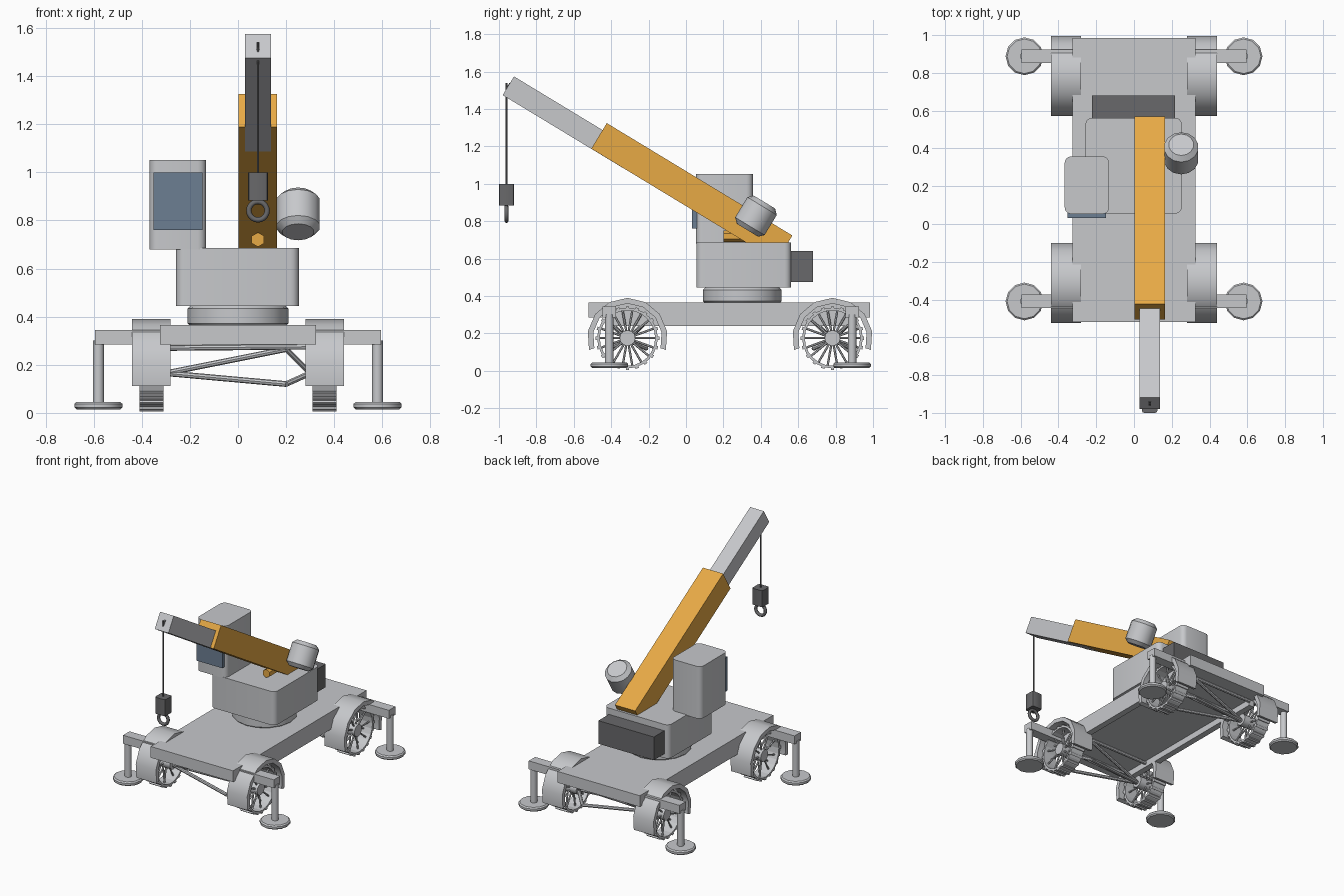
import bpy, bmesh, math
from mathutils import Vector, Matrix

cube = bpy.data.objects.get("Cube")
if cube:
    bpy.data.objects.remove(cube, do_unlink=True)


def material(name, rgb):
    m = bpy.data.materials.new(name)
    m.use_nodes = True
    m.diffuse_color = (*rgb, 1)
    m.node_tree.nodes["Principled BSDF"].inputs["Base Color"].default_value = (*rgb, 1)
    return m


GREY = material("light_grey", (0.57, 0.58, 0.60))
YELLOW = material("crane_yellow", (0.80, 0.40, 0.06))
DARK = material("dark_grey", (0.14, 0.14, 0.145))
GLASS = material("blue_glass", (0.15, 0.21, 0.29))


def finish(name, bm, mat, smooth=False):
    bmesh.ops.recalc_face_normals(bm, faces=bm.faces)
    me = bpy.data.meshes.new(name)
    bm.to_mesh(me)
    bm.free()
    me.materials.append(mat)
    ob = bpy.data.objects.new(name, me)
    bpy.context.collection.objects.link(ob)
    if smooth:
        bpy.ops.object.select_all(action='DESELECT')
        ob.select_set(True)
        bpy.context.view_layer.objects.active = ob
        bpy.ops.object.shade_smooth_by_angle(angle=math.radians(40))
    return ob


def add_box(bm, lo, hi):
    lo, hi = Vector(lo), Vector(hi)
    mat = Matrix.Translation((lo + hi) / 2) @ Matrix.Diagonal((*(hi - lo), 1))
    return bmesh.ops.create_cube(bm, size=1, matrix=mat)["verts"]


def box(name, lo, hi, mat, corner=0, segments=4):
    """Box, optionally with rounded upright edges."""
    bm = bmesh.new()
    add_box(bm, lo, hi)
    if corner:
        upright = [e for e in bm.edges
                   if abs((e.verts[0].co - e.verts[1].co).normalized().z) > 0.9]
        bmesh.ops.bevel(bm, geom=upright, offset=corner, segments=segments,
                        profile=0.5, affect='EDGES')
    return finish(name, bm, mat, corner > 0)


def add_rod(bm, a, b, radius, sides=8):
    a, b = Vector(a), Vector(b)
    d = b - a
    mat = Matrix.Translation((a + b) / 2) @ d.to_track_quat('Z', 'Y').to_matrix().to_4x4()
    bmesh.ops.create_cone(bm, cap_ends=True, segments=sides, radius1=radius,
                          radius2=radius, depth=d.length, matrix=mat)


def rod(name, a, b, radius, mat, sides=8, bevel=0):
    bm = bmesh.new()
    add_rod(bm, a, b, radius, sides)
    if bevel:
        rims = {e for f in bm.faces if len(f.verts) > 4 for e in f.edges}
        bmesh.ops.bevel(bm, geom=list(rims), offset=bevel, segments=1, affect='EDGES')
    return finish(name, bm, mat, True)


def add_arc_band(bm, centre, x0, x1, r_in, r_out, start, end, steps):
    """Band of rectangular section swept about the x axis."""
    closed = end - start > 359
    rings = []
    for i in range(steps if closed else steps + 1):
        a = math.radians(start + (end - start) * i / steps)
        rings.append([bm.verts.new((x, centre[0] + r * math.cos(a), centre[1] + r * math.sin(a)))
                      for x, r in ((x0, r_in), (x1, r_in), (x1, r_out), (x0, r_out))])
    pairs = list(zip(rings, rings[1:])) + ([(rings[-1], rings[0])] if closed else [])
    for p, q in pairs:
        for k in range(4):
            j = (k + 1) % 4
            bm.faces.new((p[k], p[j], q[j], q[k]))
    if not closed:
        bm.faces.new(rings[0])
        bm.faces.new(rings[-1])


# Chassis: deck plate and two hanging side rails
box("chassis_deck", (-0.325, -0.52, 0.285), (0.325, 0.985, 0.365), GREY)
for side, s in (("left", 1), ("right", -1)):
    box(side + "_chassis_rail", (min(s * 0.28, s * 0.325), -0.42, 0.24),
        (max(s * 0.28, s * 0.325), 0.88, 0.286), GREY)

# Running gear
AXLE_Z = 0.175
for end, wy, oy in (("front", -0.313, -0.41), ("rear", 0.783, 0.888)):
    for side, s in (("left", 1), ("right", -1)):
        label = end + "_" + side

        # Mudguard
        bm = bmesh.new()
        add_arc_band(bm, (wy, AXLE_Z), s * 0.28, s * 0.44, 0.185, 0.215, -17, 197, 8)
        finish(label + "_mudguard", bm, GREY, True)

        # Wheel rim with tread bars
        bm = bmesh.new()
        add_arc_band(bm, (wy, AXLE_Z), s * 0.31, s * 0.41, 0.148, 0.162, 0, 360, 24)
        for i in range(20):
            bar = add_box(bm, (s * 0.36 - 0.05, -0.009, 0.155), (s * 0.36 + 0.05, 0.009, 0.17))
            bmesh.ops.transform(bm, verts=bar, matrix=Matrix.Translation((0, wy, AXLE_Z))
                                @ Matrix.Rotation(math.tau * i / 20, 4, 'X'))
        finish(label + "_rim", bm, GREY)

        # Spokes alternate between the two ends of the hub
        bm = bmesh.new()
        for i in range(18):
            a = math.tau * i / 18
            d = Vector((0, math.cos(a), math.sin(a)))
            c = Vector((s * (0.345 if i % 2 else 0.38), wy, AXLE_Z))
            add_rod(bm, c + d * 0.03, c + d * 0.152, 0.006, 6)
        finish(label + "_spokes", bm, GREY)
        rod(label + "_hub", (s * 0.29, wy, AXLE_Z), (s * 0.40, wy, AXLE_Z), 0.042, GREY, 12)

        # Outrigger beam, leg and foot
        box(label + "_outrigger_beam", (min(s * 0.3, s * 0.595), oy - 0.036, 0.285),
            (max(s * 0.3, s * 0.595), oy + 0.036, 0.345), GREY)
        rod(label + "_outrigger_leg", (s * 0.58, oy, 0.03), (s * 0.58, oy, 0.3), 0.023, GREY, 12)
        rod(label + "_outrigger_foot", (s * 0.58, oy, 0.015), (s * 0.58, oy, 0.045),
            0.1, GREY, 12, 0.008)

    # Suspension links, meeting off centre on the left
    bm = bmesh.new()
    for dy in (-0.1, 0.1):
        for z in (0.12, 0.265):
            inner = (0.2, wy + dy, z)
            for s in (-1, 1):
                add_rod(bm, (s * 0.3, wy, 0.165), inner, 0.012)
        add_rod(bm, (-0.28, wy + dy, 0.27), (0.28, wy + dy, 0.275), 0.012)
    finish(end + "_suspension_links", bm, GREY, True)

# Slewing superstructure
rod("turntable", (0, 0.3, 0.36), (0, 0.3, 0.445), 0.21, GREY, 16, 0.012)
box("superstructure", (-0.257, 0.055, 0.445), (0.253, 0.562, 0.685), GREY, 0.035)
box("counterweight", (-0.222, 0.555, 0.475), (0.216, 0.68, 0.64), DARK)
box("cab", (-0.367, 0.053, 0.68), (-0.132, 0.358, 1.052), GREY, 0.035)
box("cab_window", (-0.352, 0.033, 0.76), (-0.147, 0.06, 1.0), GLASS)

# Boom: two telescoping sections tilted about the x axis
BOOM_X = 0.083
TILT = math.radians(31.2)
along = Vector((0, -math.cos(TILT), math.sin(TILT)))
across = Vector((0, math.sin(TILT), math.cos(TILT)))


def boom_section(name, tip, length, width, height, mat):
    bm = bmesh.new()
    verts = add_box(bm, (-width / 2, 0, -height / 2), (width / 2, length, height / 2))
    bmesh.ops.transform(bm, verts=verts, matrix=Matrix.Translation(tip)
                        @ Matrix.Rotation(-TILT, 4, 'X'))
    return finish(name, bm, mat)


boom_section("boom_base", (BOOM_X, -0.465, 1.256), 1.16, 0.16, 0.16, YELLOW)
ext_tip = Vector((BOOM_X, -0.95, 1.524))
boom_section("boom_extension", ext_tip, 0.75, 0.108, 0.117, GREY)
boom_section("cable_slot", ext_tip + along * 0.003, 0.02, 0.012, 0.035, DARK)
rod("lift_cylinder", (BOOM_X, 0.2, 0.72), (BOOM_X, 0.42, 0.72), 0.03, YELLOW, 6)

# Winch motor beside the boom
motor = Vector((0.25, 0.374, 0.827))
rod("winch_motor", motor - across * 0.088, motor + across * 0.088, 0.092, GREY, 14, 0.025)

# Cable, hook block and ring
HOOK_Y = -0.96
rod("hoist_cable", (BOOM_X, HOOK_Y, 0.99), (BOOM_X, HOOK_Y, 1.54), 0.005, DARK)
box("hook_block", (BOOM_X - 0.041, HOOK_Y - 0.04, 0.883),
    (BOOM_X + 0.041, HOOK_Y + 0.04, 1.0), DARK, 0.012, 2)
bpy.ops.mesh.primitive_torus_add(major_radius=0.038, minor_radius=0.011, major_segments=20,
                                 minor_segments=8, location=(BOOM_X, HOOK_Y, 0.84),
                                 rotation=(math.pi / 2, 0, 0))
ring = bpy.context.object
ring.name = "hook_ring"
ring.data.materials.append(DARK)
bpy.ops.object.shade_smooth_by_angle(angle=math.radians(60))
